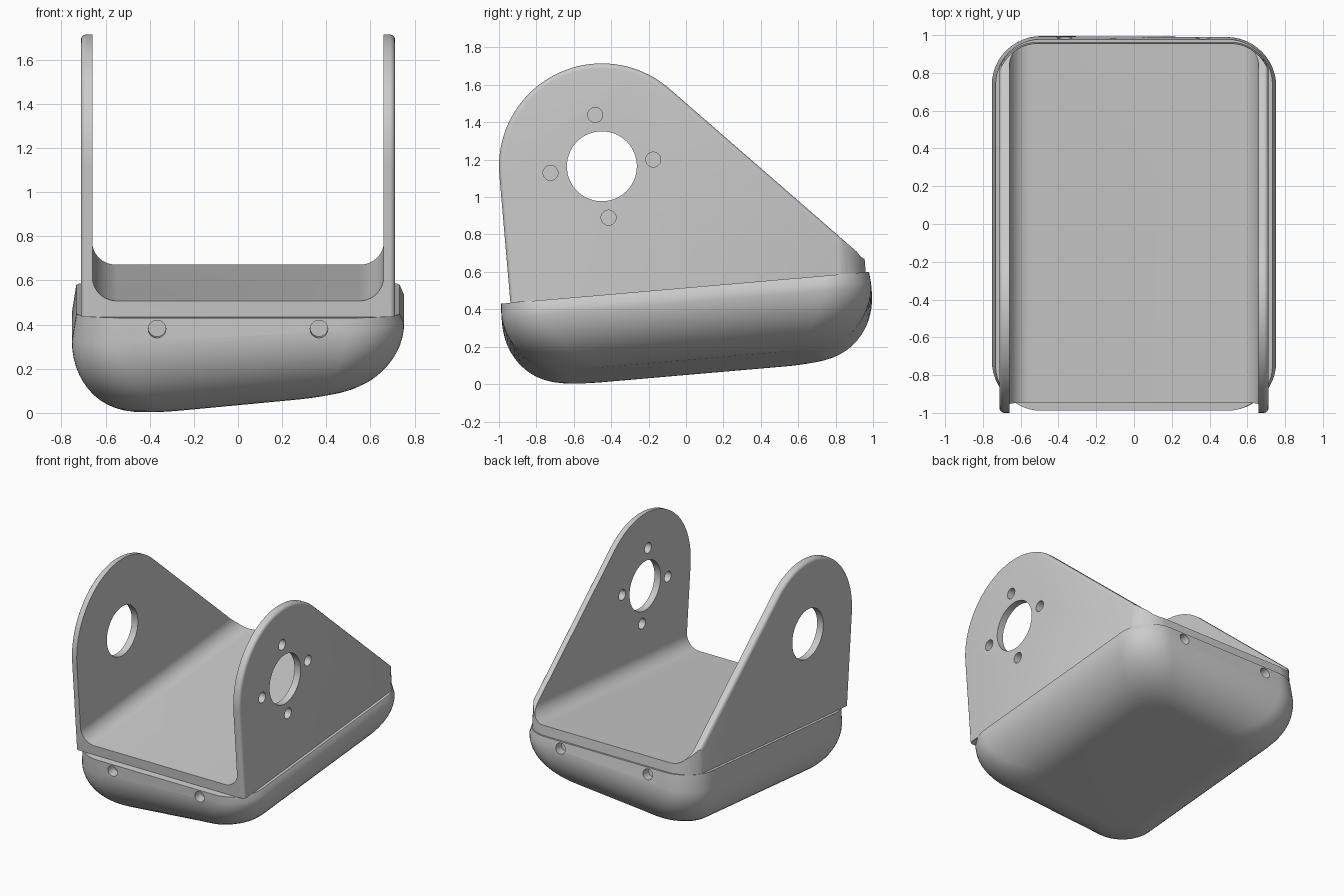
import bpy, bmesh, math
from math import sin, cos, pi
from mathutils import Matrix, Vector

if "Cube" in bpy.data.objects:
    bpy.data.objects.remove(bpy.data.objects["Cube"])

TILT = 0.0861                    # the whole bracket leans about x
SEAM, FLOOR = 0.5135, 0.587      # tray rim and bracket floor heights
PIVOT, ROUND = Vector((-0.348, 1.199)), 0.55
BACK, FRONT = 1.009, -0.898

grey = bpy.data.materials.new("light_grey")
grey.use_nodes = True
grey.diffuse_color = (0.6, 0.6, 0.6, 1)
grey.node_tree.nodes["Principled BSDF"].inputs["Base Color"].default_value = (0.6, 0.6, 0.6, 1)


def make(name, bm):
    bmesh.ops.recalc_face_normals(bm, faces=bm.faces)
    mesh = bpy.data.meshes.new(name)
    bm.to_mesh(mesh)
    bm.free()
    mesh.materials.append(grey)
    ob = bpy.data.objects.new(name, mesh)
    bpy.context.collection.objects.link(ob)
    return ob


def loft(rings):
    """Closed solid through rings with equal point counts."""
    bm = bmesh.new()
    loops = [[bm.verts.new(p) for p in ring] for ring in rings]
    n = len(loops[0])
    for a, b in zip(loops, loops[1:]):
        for i in range(n):
            bm.faces.new((a[i], a[(i + 1) % n], b[(i + 1) % n], b[i]))
    bm.faces.new(loops[0])
    bm.faces.new(loops[-1])
    bm.normal_update()
    bmesh.ops.recalc_face_normals(bm, faces=bm.faces)
    bm.normal_update()
    return bm


def arc(cx, cy, r, a0, a1, steps):
    return [(cx + r * cos(a0 + (a1 - a0) * i / steps), cy + r * sin(a0 + (a1 - a0) * i / steps))
            for i in range(steps + 1)]


def rounded_rect(x, y0, y1, r_front, r_back, steps=12):
    corners = [(x, y1, r_back, 1, 1), (-x, y1, r_back, -1, 1),
               (-x, y0, r_front, -1, -1), (x, y0, r_front, 1, -1)]
    pts = []
    for k, (cx, cy, r, sx, sy) in enumerate(corners):
        pts += arc(cx - sx * r, cy - sy * r, r, k * pi / 2, (k + 1) * pi / 2, steps)
    return pts


def boolean(ob, cutter, operation):
    mod = ob.modifiers.new("cut", "BOOLEAN")
    mod.object, mod.operation, mod.solver = cutter, operation, "EXACT"
    bpy.context.view_layer.objects.active = ob
    bpy.ops.object.modifier_apply(modifier=mod.name)
    bpy.data.objects.remove(cutter)


def drill(ob, centre, axis, radius, depth, sides=32):
    bm = bmesh.new()
    turn = Vector((0, 0, 1)).rotation_difference(Vector(axis)).to_matrix().to_4x4()
    bmesh.ops.create_cone(bm, cap_ends=True, segments=sides, radius1=radius, radius2=radius,
                          depth=depth, matrix=Matrix.Translation(centre) @ turn)
    boolean(ob, make("drill", bm), "DIFFERENCE")


def finish(ob):
    ob.rotation_euler.x = TILT
    bpy.ops.object.select_all(action="DESELECT")
    ob.select_set(True)
    bpy.context.view_layer.objects.active = ob
    bpy.ops.object.shade_smooth_by_angle(angle=math.radians(30))


# Yoke: lofted side outline with a round head, a straight slope to the back
# and softened outer edges made by shrinking the end outlines
to_tip = Vector((BACK, FLOOR)) - PIVOT
slope = math.atan2(to_tip.y, to_tip.x) + math.acos(ROUND / to_tip.length)


def side_outline(x, inset):
    tip = (BACK, FLOOR - inset / sin(slope))
    head = arc(*PIVOT, ROUND - inset, slope, pi, 40)
    return [(x, y, z) for y, z in [(FRONT + inset, SEAM), (BACK, SEAM), tip] + head]


soft = 0.025
edge = [(0.712 - soft + soft * sin(a), soft * (1 - cos(a)))
        for a in (pi / 2 * i / 6 for i in range(7))]
yoke = make("yoke", loft([side_outline(-x, d) for x, d in reversed(edge)]
                         + [side_outline(x, d) for x, d in edge]))

# Round the back corners in plan
plan = rounded_rect(0.73, FRONT - 0.2, BACK + 0.001, 0.05, 0.22)
boolean(yoke, make("plan", loft([[(x, y, z) for x, y in plan] for z in (0.4, 2)])), "INTERSECT")

# Hollow out the channel with filleted inside corners
r = 0.11
channel = ([(0.66, 2.2), (-0.66, 2.2)]
           + arc(-0.66 + r, FLOOR + r, r, pi, 1.5 * pi, 12)
           + arc(0.66 - r, FLOOR + r, r, 1.5 * pi, 2 * pi, 12))
boolean(yoke, make("channel", loft([[(x, y, z) for x, z in channel] for y in (-1.5, 1.5)])),
        "DIFFERENCE")

# Pivot hole through both cheeks, four screw holes in the left cheek
for x in (-0.69, 0.69):
    drill(yoke, (x, *PIVOT), (1, 0, 0), 0.187, 0.2, 64)
for k in range(4):
    a = 0.043 + k * pi / 2
    drill(yoke, (0.69, PIVOT.x + 0.277 * cos(a), PIVOT.y + 0.277 * sin(a)), (1, 0, 0), 0.04, 0.2)
finish(yoke)

# Base tray: rounded shell whose underside slopes sideways
R = 0.34
rings = [[(x, y, SEAM) for x, y in rounded_rect(0.733, -0.948, 1.026, 0.24, 0.24)]]
for i in range(15):
    t = pi / 2 * i / 14
    inset, lift = R * (1 - cos(t)), R * (1 - sin(t))
    c = 0.26 - 0.06 * inset / R
    ring = rounded_rect(0.753 - inset, -0.952 + inset, 1.032 - inset, c, c)
    rings.append([(x, y, 0.089 + 0.0947 * x + lift * (1 - 0.12 * x)) for x, y in ring])
tray = make("base_tray", loft(rings))

# Blind screw holes front and back
for x in (-0.367, 0.367):
    for y in (-0.95, 1.03):
        drill(tray, (x, y, 0.463), (0, 1, 0), 0.04, 0.14)
finish(tray)
